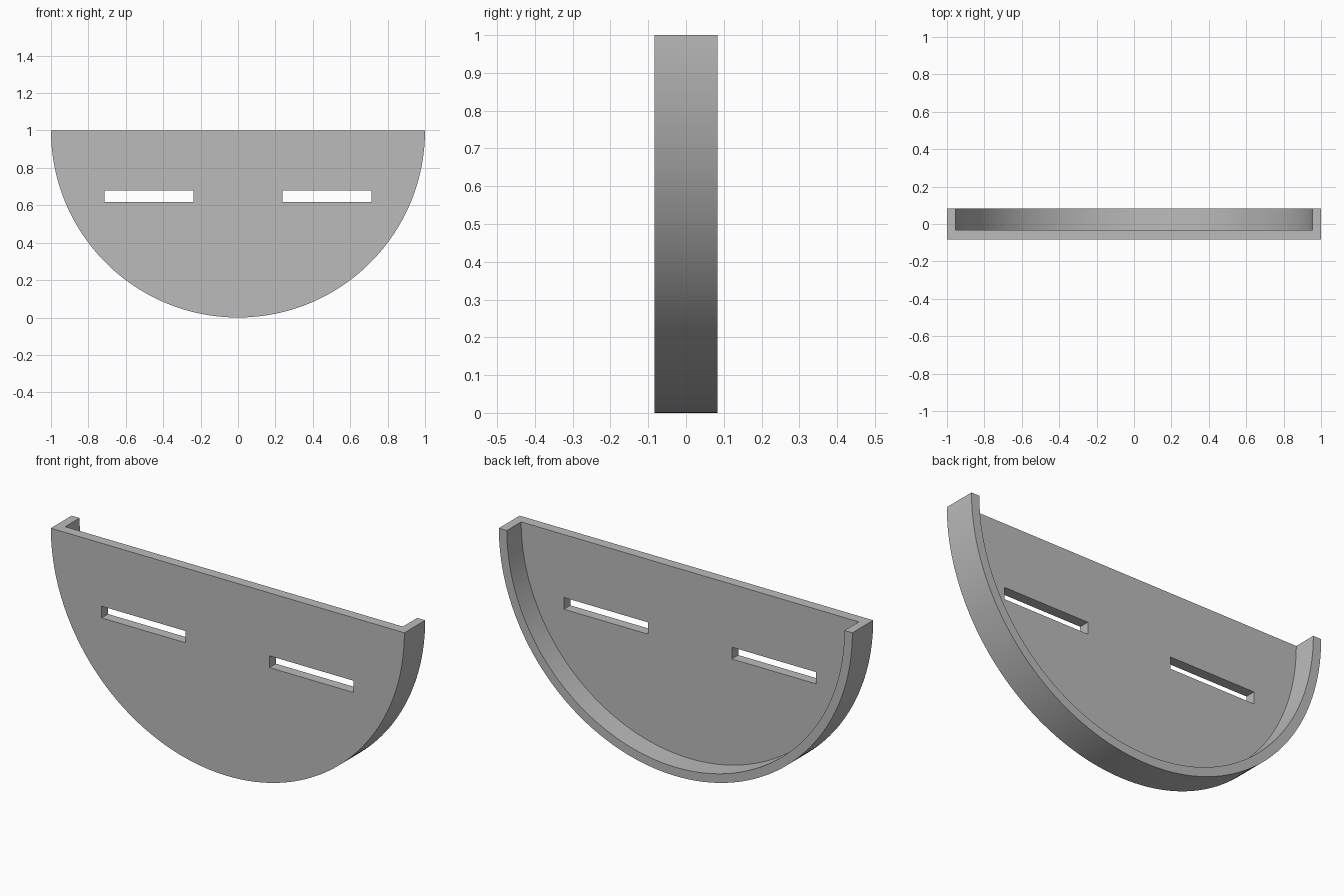
import bpy
import bmesh
from math import pi, sin, cos, radians

default = bpy.data.objects.get("Cube")
if default:
    bpy.data.objects.remove(default, do_unlink=True)

RADIUS = 1.0
INNER_RADIUS = 0.955
FRONT, BACK = -0.084, 0.084
PLATE_BACK = -0.032
SEGMENTS = 96

grey = bpy.data.materials.new("plain grey")
grey.use_nodes = True
colour = (0.5, 0.5, 0.5, 1)
grey.diffuse_color = colour
grey.node_tree.nodes["Principled BSDF"].inputs["Base Color"].default_value = colour


def half_disc(radius):
    """Lower half circle hanging from z = RADIUS, as x, z points."""
    angles = [pi + pi * i / SEGMENTS for i in range(SEGMENTS + 1)]
    return [(radius * cos(a), RADIUS + radius * sin(a)) for a in angles]


def extrude_profile(name, points, y0, y1):
    """Solid made by sweeping an x, z outline from y0 to y1."""
    bm = bmesh.new()
    face = bm.faces.new([bm.verts.new((x, y0, z)) for x, z in points])
    swept = bmesh.ops.extrude_face_region(bm, geom=[face], use_keep_orig=True)
    moved = [v for v in swept["geom"] if isinstance(v, bmesh.types.BMVert)]
    bmesh.ops.translate(bm, verts=moved, vec=(0, y1 - y0, 0))
    bmesh.ops.recalc_face_normals(bm, faces=bm.faces)
    mesh = bpy.data.meshes.new(name)
    bm.to_mesh(mesh)
    bm.free()
    mesh.materials.append(grey)
    obj = bpy.data.objects.new(name, mesh)
    bpy.context.collection.objects.link(obj)
    return obj


# Half-round body
body = extrude_profile("half_round_tray", half_disc(RADIUS), FRONT, BACK)

# Recess behind the plate, open at the top and back
recess = half_disc(INNER_RADIUS)
recess += [(INNER_RADIUS, RADIUS + 0.1), (-INNER_RADIUS, RADIUS + 0.1)]
cutters = [extrude_profile("recess_cutter", recess, PLATE_BACK, BACK + 0.1)]

# Pair of slots through the plate
for side, label in ((1, "left"), (-1, "right")):
    x0, x1, z0, z1 = 0.237 * side, 0.713 * side, 0.618, 0.678
    outline = [(x0, z0), (x1, z0), (x1, z1), (x0, z1)]
    cutters.append(extrude_profile(label + "_slot_cutter", outline, FRONT - 0.1, 0.02))

# Cut the body, then discard the cutters
bpy.context.view_layer.objects.active = body
for cutter in cutters:
    cutter.hide_render = True
    mod = body.modifiers.new(cutter.name, "BOOLEAN")
    mod.operation = "DIFFERENCE"
    mod.solver = "EXACT"
    mod.object = cutter
    bpy.ops.object.modifier_apply(modifier=mod.name)
    bpy.data.objects.remove(cutter, do_unlink=True)

# Smooth curved walls with crisp edges
bpy.ops.object.select_all(action="DESELECT")
body.select_set(True)
bpy.ops.object.shade_smooth_by_angle(angle=radians(30))
